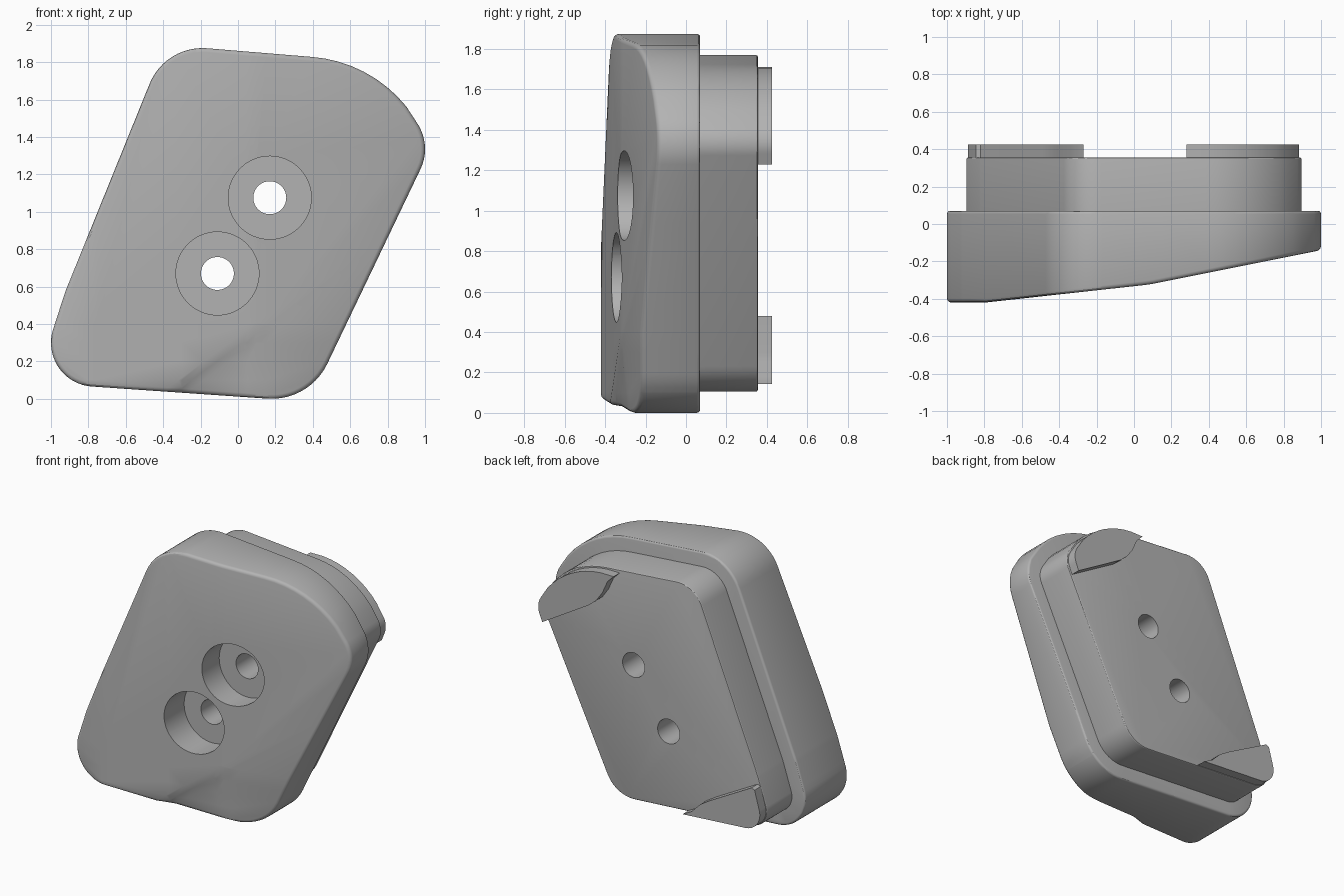
import bpy, bmesh, math
from mathutils import Vector

if "Cube" in bpy.data.objects:
    bpy.data.objects.remove(bpy.data.objects["Cube"], do_unlink=True)

grey = bpy.data.materials.new("plain_grey")
grey.use_nodes = True
grey.diffuse_color = (0.45, 0.45, 0.45, 1)
grey.node_tree.nodes["Principled BSDF"].inputs["Base Color"].default_value = (0.45, 0.45, 0.45, 1)

# Rounded corners of the outline, counter-clockwise: centre x, centre z, radius, start and end angle
BOTTOM_LEFT = (-0.765, 0.30, 0.235, 165, 265)
BOTTOM_RIGHT = (0.18, 0.33, 0.33, 267, 334)
RIGHT = (0.75, 1.335, 0.25, -25, 31)
SHOULDER = (0.34, 1.11, 0.72, 39, 86)
TOP_LEFT = (-0.19, 1.57, 0.305, 86, 158)
LEFT = (-0.50, 0.42, 0.45, 158, 162)
OUTLINE = (BOTTOM_LEFT, BOTTOM_RIGHT, RIGHT, SHOULDER, TOP_LEFT, LEFT)


def arcs(corners, inset=0.0):
    pts = []
    for cx, cz, r, a0, a1 in corners:
        n = max(1, round((a1 - a0) / 6))
        for i in range(n + 1):
            a = math.radians(a0 + (a1 - a0) * i / n)
            pts.append((cx + (r - inset) * math.cos(a), cz + (r - inset) * math.sin(a)))
    return pts


def prism(pts, y0, y1):
    """Outline in x and z, extruded from y0 to y1."""
    bm = bmesh.new()
    face = bm.faces.new([bm.verts.new((x, y0, z)) for x, z in pts])
    ext = bmesh.ops.extrude_face_region(bm, geom=[face])
    for v in ext["geom"]:
        if isinstance(v, bmesh.types.BMVert):
            v.co.y = y1
    bmesh.ops.recalc_face_normals(bm, faces=bm.faces)
    return bm


def round_rim(bm, y, width):
    rim = [e for e in bm.edges if all(abs(v.co.y - y) < 1e-4 for v in e.verts)]
    bmesh.ops.bevel(bm, geom=rim, offset=width, segments=3, profile=0.5, affect='EDGES')


def finish(bm, name):
    mesh = bpy.data.meshes.new(name)
    bm.to_mesh(mesh)
    bm.free()
    mesh.materials.append(grey)
    obj = bpy.data.objects.new(name, mesh)
    bpy.context.collection.objects.link(obj)
    return obj


def activate(obj):
    bpy.ops.object.select_all(action='DESELECT')
    obj.select_set(True)
    bpy.context.view_layer.objects.active = obj


def drill(obj, x, z, radius, y0, y1):
    cutter = finish(prism(arcs([(x, z, radius, 0, 354)]), y0, y1), "hole_cutter")
    cutter.hide_render = True
    mod = obj.modifiers.new("hole", 'BOOLEAN')
    mod.operation = 'DIFFERENCE'
    mod.solver = 'EXACT'
    mod.object = cutter
    activate(obj)
    bpy.ops.object.modifier_apply(modifier=mod.name)
    bpy.data.objects.remove(cutter, do_unlink=True)


def clamp(t):
    return max(0.0, min(1.0, t))


# Crease line near the lower edge of the front face
crease_point = Vector((-0.4, 0, 0.04))
crease_normal = Vector((0.59, 0, -0.81))


def front_depth(x, z):
    slope = max(-0.42, -0.415 + 0.11 * (x + 0.75), -0.32 + 0.2 * (x - 0.1))
    side = (Vector((x, 0, z)) - crease_point).dot(crease_normal)
    return slope + 0.035 * clamp(side / 0.08) * clamp((0.4 - z) / 0.35)


# Body: thick slab with a sloping, slightly folded front
FLAT = -0.3
bm = prism(arcs(OUTLINE), FLAT, 0.07)
round_rim(bm, FLAT, 0.022)
round_rim(bm, 0.07, 0.016)
cuts = [((x, 0, 0), (1, 0, 0)) for x in (-0.795, -0.75, -0.3, 0.05, 0.1, 0.15)]
cuts += [((0, 0, z), (0, 0, 1)) for z in (0.1, 0.2, 0.3, 0.4)]
cuts += [(crease_point + crease_normal * d, crease_normal) for d in (0, 0.04, 0.08)]
for co, no in cuts:
    bmesh.ops.bisect_plane(bm, geom=bm.verts[:] + bm.edges[:] + bm.faces[:],
                           plane_co=co, plane_no=no)
for v in bm.verts:
    if v.co.y < FLAT + 0.05:
        v.co.y += front_depth(v.co.x, v.co.z) - FLAT
body = finish(bm, "body")

# Plug: inset block on the back
bm = prism(arcs(OUTLINE, 0.105), 0.06, 0.355)
round_rim(bm, 0.355, 0.008)
plug = finish(bm, "back_plug")

# Two counterbored screw holes through both blocks
for x, z in ((0.17, 1.075), (-0.11, 0.67)):
    drill(body, x, z, 0.222, -0.8, -0.14)
    for part in (body, plug):
        drill(part, x, z, 0.088, -0.8, 0.8)

# Raised corner tabs on the back
upper = arcs((RIGHT, SHOULDER), 0.118) + [
    (0.28, 1.71), (0.33, 1.66), (0.37, 1.57), (0.42, 1.50), (0.48, 1.45), (0.85, 1.23)]
lower = arcs((BOTTOM_LEFT,), 0.113) + [
    (-0.27, 0.143), (-0.34, 0.18), (-0.41, 0.25), (-0.49, 0.30), (-0.82, 0.48), (-0.845, 0.47)]
parts = [body, plug]
for name, pts in (("upper_tab", upper), ("lower_tab", lower)):
    parts.append(finish(prism(pts, 0.345, 0.425), name))

for part in parts:
    activate(part)
    bpy.ops.object.shade_smooth_by_angle(angle=math.radians(30))
